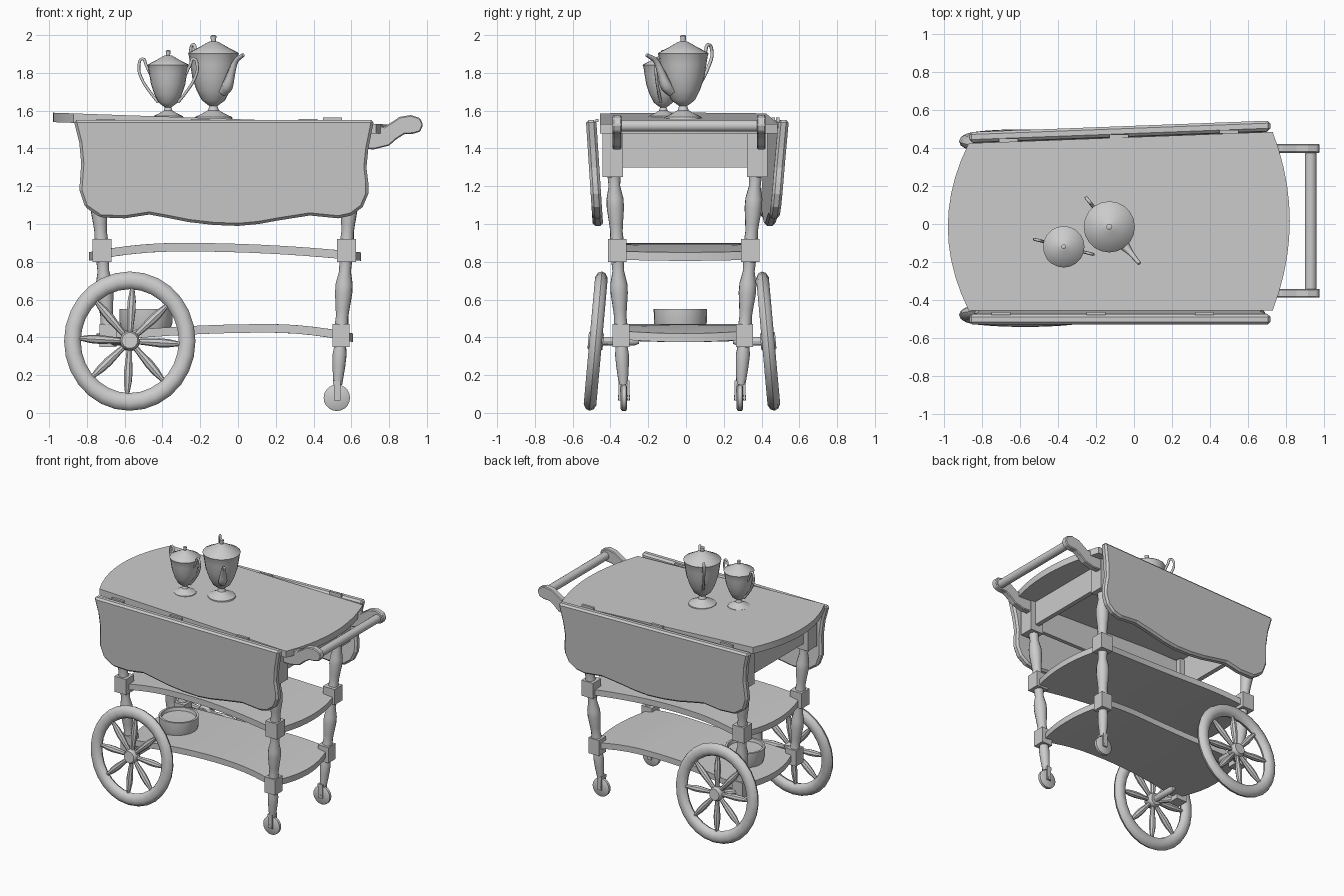
import bpy, math
from mathutils import Vector, Matrix

if "Cube" in bpy.data.objects:
    bpy.data.objects.remove(bpy.data.objects["Cube"])


def make(name, verts, faces, smooth=False):
    me = bpy.data.meshes.new(name)
    me.from_pydata([tuple(v) for v in verts], [], faces)
    ob = bpy.data.objects.new(name, me)
    bpy.context.collection.objects.link(ob)
    bpy.ops.object.select_all(action='DESELECT')
    bpy.context.view_layer.objects.active = ob
    ob.select_set(True)
    bpy.ops.object.mode_set(mode='EDIT')
    bpy.ops.mesh.select_all(action='SELECT')
    bpy.ops.mesh.normals_make_consistent(inside=False)
    bpy.ops.object.mode_set(mode='OBJECT')
    if smooth:
        bpy.ops.object.shade_smooth_by_angle(angle=math.radians(35))
    return ob


def lathe(name, p0, p1, profile, n=14):
    """Turned part from p0 to p1; profile = (fraction along, radius)."""
    p0, p1 = Vector(p0), Vector(p1)
    q = (p1 - p0).to_track_quat('Z', 'Y')
    v = [p0.lerp(p1, t) + q @ Vector((r * math.cos(2 * math.pi * i / n), r * math.sin(2 * math.pi * i / n), 0))
         for t, r in profile for i in range(n)]
    f = [(j * n + i, j * n + (i + 1) % n, (j + 1) * n + (i + 1) % n, (j + 1) * n + i)
         for j in range(len(profile) - 1) for i in range(n)]
    f += [tuple(range(n)), tuple(range(len(v) - n, len(v)))]
    return make(name, v, f, True)


def box(name, x0, x1, y0, y1, z0, z1):
    bpy.ops.mesh.primitive_cube_add(size=1, location=((x0 + x1) / 2, (y0 + y1) / 2, (z0 + z1) / 2))
    ob = bpy.context.object
    ob.name = name
    ob.scale = (x1 - x0, y1 - y0, z1 - z0)
    return ob


def slab(name, outline, place, thick, bevel=0.0):
    """Closed 2D outline placed in space by place(a, b) and thickened by a vector."""
    a = [Vector(place(*p)) for p in outline]
    n = len(a)
    f = [tuple(range(n)), tuple(range(n, 2 * n))]
    f += [(i, (i + 1) % n, (i + 1) % n + n, i + n) for i in range(n)]
    ob = make(name, a + [p + Vector(thick) for p in a], f)
    if bevel:
        m = ob.modifiers.new('bevel', 'BEVEL')
        m.width, m.segments = bevel, 1
    return ob


def plate(name, left, right, yfront, yback, zf, thick, nu=14, nv=10):
    """Board with bowed ends; left/right = (corner x, middle x)."""
    v = []
    for j in range(nv + 1):
        s = j / nv
        k = 1 - (2 * s - 1) ** 2
        xa, xb = left[0] + (left[1] - left[0]) * k, right[0] + (right[1] - right[0]) * k
        for i in range(nu + 1):
            u = i / nu
            x = xa + (xb - xa) * u
            v.append((x, yfront(u) * (1 - s) + yback(u) * s, zf(x)))
    w = nu + 1
    n = len(v)
    v += [(x, y, z - thick) for x, y, z in v]
    f = []
    for j in range(nv):
        for i in range(nu):
            q = (j * w + i, j * w + i + 1, (j + 1) * w + i + 1, (j + 1) * w + i)
            f += [q, tuple(k + n for k in q)]
    loop = list(range(w)) + [j * w + nu for j in range(1, nv + 1)]
    loop += [nv * w + i for i in range(nu - 1, -1, -1)] + [j * w for j in range(nv - 1, 0, -1)]
    f += [(a, b, b + n, a + n) for a, b in zip(loop, loop[1:] + loop[:1])]
    return make(name, v, f, True)


def tube(name, pts, radii, n=8):
    """Round path with a radius at each point."""
    c = bpy.data.curves.new(name, 'CURVE')
    c.dimensions, c.bevel_depth, c.bevel_resolution, c.use_fill_caps = '3D', 1.0, 1, True
    c.resolution_u = 4
    s = c.splines.new('BEZIER')
    s.bezier_points.add(len(pts) - 1)
    for b, p, r in zip(s.bezier_points, pts, radii):
        b.co, b.radius = p, r
        b.handle_left_type = b.handle_right_type = 'AUTO'
    ob = bpy.data.objects.new(name, c)
    bpy.context.collection.objects.link(ob)


# Table top and its hinges
top_z = lambda x: 1.555 - 0.035 * x
plate('table_top', (-.87, -.98), (.73, .82), lambda u: -.455, lambda u: .425 + .06 * u, top_z, .05)
for x in (-.7, -.2, .37):
    box('front_hinge', x - .05, x + .05, -.48, -.462, 1.54, 1.556)
for x in (-.66, -.08, .5):
    y = .457 + .038 * x
    box('back_hinge', x - .05, x + .05, y, y + .018, 1.54, 1.565)

# Drop leaves
leaf = [(-.87, 1.55), (-.84, 1.43), (-.83, 1.32), (-.84, 1.18), (-.81, 1.09), (-.73, 1.035), (-.6, 1.03),
        (-.47, 1.05), (-.36, 1.03), (-.26, 1.01), (-.13, .995), (0, .99), (.11, 1.0), (.22, 1.02), (.38, 1.045),
        (.53, 1.03), (.6, 1.045), (.66, 1.09), (.69, 1.16), (.69, 1.22), (.68, 1.3), (.69, 1.4), (.72, 1.55)]
slab('front_leaf', leaf, lambda x, z: (x, -.53 + .065 * (1.55 - z), z), (0, .055, 0), .014)
slab('back_leaf', leaf, lambda x, z: (x, .518 + .038 * x - .085 * (1.55 - z), z), (0, -.055, 0), .014)

# Shelves, gently arched with bowed ends and waisted sides
def arch(zc, x0, xl, xr):
    return lambda x: zc - .05 * ((x - x0) / ((xr if x > x0 else xl) - x0)) ** 2

waist = lambda u, w: w - .04 * math.sin(math.pi * u)
plate('upper_shelf', (-.72, -.79), (.58, .65), lambda u: -waist(u, .38), lambda u: waist(u, .37),
      arch(.9, -.3, -.79, .65), .045)
plate('lower_shelf', (-.67, -.75), (.54, .61), lambda u: -waist(u, .35), lambda u: waist(u, .33),
      arch(.47, .16, -.75, .61), .045)

# Legs: square blocks joined by turned sections
turned = [(0, .036), (.12, .033), (.25, .037), (.5, .046), (.65, .045), (.85, .031), (1, .034)]
def leg_x(end, z):
    return .518 + .065 * z if end > 0 else -.66 - .07 * z
def leg_y(side, z):
    return .28 + .07 * z if side > 0 else -.325 - .045 * z

for end, ename in ((-1, 'left'), (1, 'right')):
    for side, sname in ((-1, 'front'), (1, 'back')):
        at = lambda z: Vector((leg_x(end, z), leg_y(side, z), z))
        tag = sname + '_' + ename
        for za, zb, h in ((.35, .47, .045), (.8, .92, .05), (1.25, 1.52, .055)):
            c = at((za + zb) / 2)
            box(tag + '_leg_block', c.x - h, c.x + h, c.y - h, c.y + h, za, zb)
        lathe(tag + '_leg_middle', at(.47), at(.8), turned)
        lathe(tag + '_leg_upper', at(.92), at(1.25), turned)
        if end < 0:
            continue
        # Casters under the right legs
        lathe(tag + '_leg_foot', at(.35), at(.15), [(0, .032), (.2, .037), (.5, .034), (1, .024)])
        c = at(.08)
        for s in (-1, 1):
            box(tag + '_caster_fork', c.x - .016, c.x + .02, c.y + s * .024 - .005, c.y + s * .024 + .005, .065, .17)
        box(tag + '_caster_bridge', c.x - .02, c.x + .02, c.y - .029, c.y + .029, .15, .172)
        lathe(tag + '_caster_wheel', c - Vector((0, .017, 0)), c + Vector((0, .017, 0)),
              [(0, .06), (.2, .07), (.8, .07), (1, .06)], 20)
        lathe(tag + '_caster_pin', c - Vector((0, .031, 0)), c + Vector((0, .031, 0)), [(0, .014), (1, .014)], 8)

# Apron boards between the posts
box('right_apron', .59, .625, -.36, .36, 1.3, 1.52)
box('left_apron', -.775, -.74, -.36, .36, 1.3, 1.54)
box('front_apron', -.75, .61, -.405, -.375, 1.3, 1.52)
box('back_apron', -.75, .61, .365, .395, 1.3, 1.52)

# Push handle
arm = [(.6, 1.5), (.72, 1.53), (.775, 1.515), (.815, 1.54), (.855, 1.567), (.915, 1.577), (.965, 1.56), (.98, 1.525),
       (.965, 1.49), (.93, 1.478), (.88, 1.475), (.84, 1.45), (.8, 1.415), (.72, 1.395), (.6, 1.4)]
slab('front_handle_arm', arm, lambda x, z: (x, -.388, z), (0, .047, 0), .006)
slab('back_handle_arm', arm, lambda x, z: (x, .375, z), (0, .047, 0), .006)
lathe('handle_bar', (.93, -.35, 1.52), (.93, .385, 1.52), [(0, .031), (1, .031)], 16)

# Large spoked wheels, leaning in at the top
spoke = [(0, .014), (.2, .017), (.5, .024), (.7, .022), (.9, .013), (1, .013)]
for side, yc, tag in ((-1, -.478, 'front'), (1, .435, 'back')):
    C = Vector((-.573, yc, .38))
    up = Vector((0, -side * .09, 1)).normalized()
    ex = Vector((.94, 0, 0))
    ax = ex.cross(up).normalized()
    bpy.ops.mesh.primitive_torus_add(major_segments=28, minor_segments=10, major_radius=.323, minor_radius=.047)
    rim = bpy.context.object
    rim.name = tag + '_wheel_rim'
    rim.data.transform(Matrix.Diagonal((1, 1, .75, 1)))
    rim.matrix_world = Matrix.Translation(C) @ Matrix((ex, up, ax)).transposed().to_4x4()
    bpy.ops.object.shade_smooth_by_angle(angle=math.radians(40))
    for i in range(8):
        a = 2 * math.pi * i / 8 + math.radians(-3)
        d = ex * math.cos(a) + up * math.sin(a)
        lathe(tag + '_wheel_spoke', C + d * .03, C + d * .3, spoke, 8)
    lathe(tag + '_wheel_hub', C - ax * .04, C + ax * .04, [(0, .042), (.2, .052), (.8, .052), (1, .042)], 16)
    lathe(tag + '_axle', C, (leg_x(-1, .38), leg_y(side, .38), .38), [(0, .024), (1, .024)], 10)
    lathe(tag + '_axle_stub', C, (-.573, side * .25, .38), [(0, .024), (.9, .024), (1, .015)], 10)

# Shallow dish on the lower shelf
lathe('dish', (-.487, -.03, .43), (-.487, -.03, .55),
      [(0, .125), (.4, .14), (1, .141), (1, .125), (.8, .12), (.78, .01)], 24)

# Lidded urns on the table top
def urn(name, x, y, z, h, r):
    prof = [(0, .76), (.03, .74), (.07, .45), (.11, .22), (.16, .16), (.19, .3), (.23, .47), (.35, .68), (.5, .85),
            (.65, .93), (.76, .99), (.78, 1.02), (.79, 1.0), (.86, .55), (.92, .2), (.925, .1), (.99, .12), (1, .06)]
    lathe(name, (x, y, z), (x, y, z + h), [(t, q * r) for t, q in prof], 20)

def side_path(cx, cy, dx, dy, pts):
    d = Vector((dx, dy)).normalized()
    return [(cx + d.x * r, cy + d.y * r, z) for r, z in pts]

urn('coffee_urn', -.13, -.015, 1.553, .447, .132)
urn('sugar_urn', -.37, -.12, 1.56, .36, .107)
loop_big = [(.08, 1.7), (.12, 1.75), (.17, 1.83), (.195, 1.91), (.17, 1.95), (.15, 1.91), (.125, 1.86)]
tube('coffee_urn_handle', side_path(-.13, -.015, -.62, .78, loop_big), [.009] * 7)
tube('coffee_urn_spout', side_path(-.13, -.015, .63, -.77,
     [(.08, 1.7), (.115, 1.73), (.15, 1.8), (.19, 1.865), (.25, 1.895)]), [.028, .032, .022, .014, .01])
loop_small = [(.055, 1.645), (.1, 1.7), (.145, 1.77), (.16, 1.83), (.14, 1.875), (.12, 1.84), (.095, 1.79)]
for s in (-1, 1):
    tube('sugar_urn_handle', side_path(-.37, -.12, s * .97, -s * .25, loop_small), [.008] * 7)
